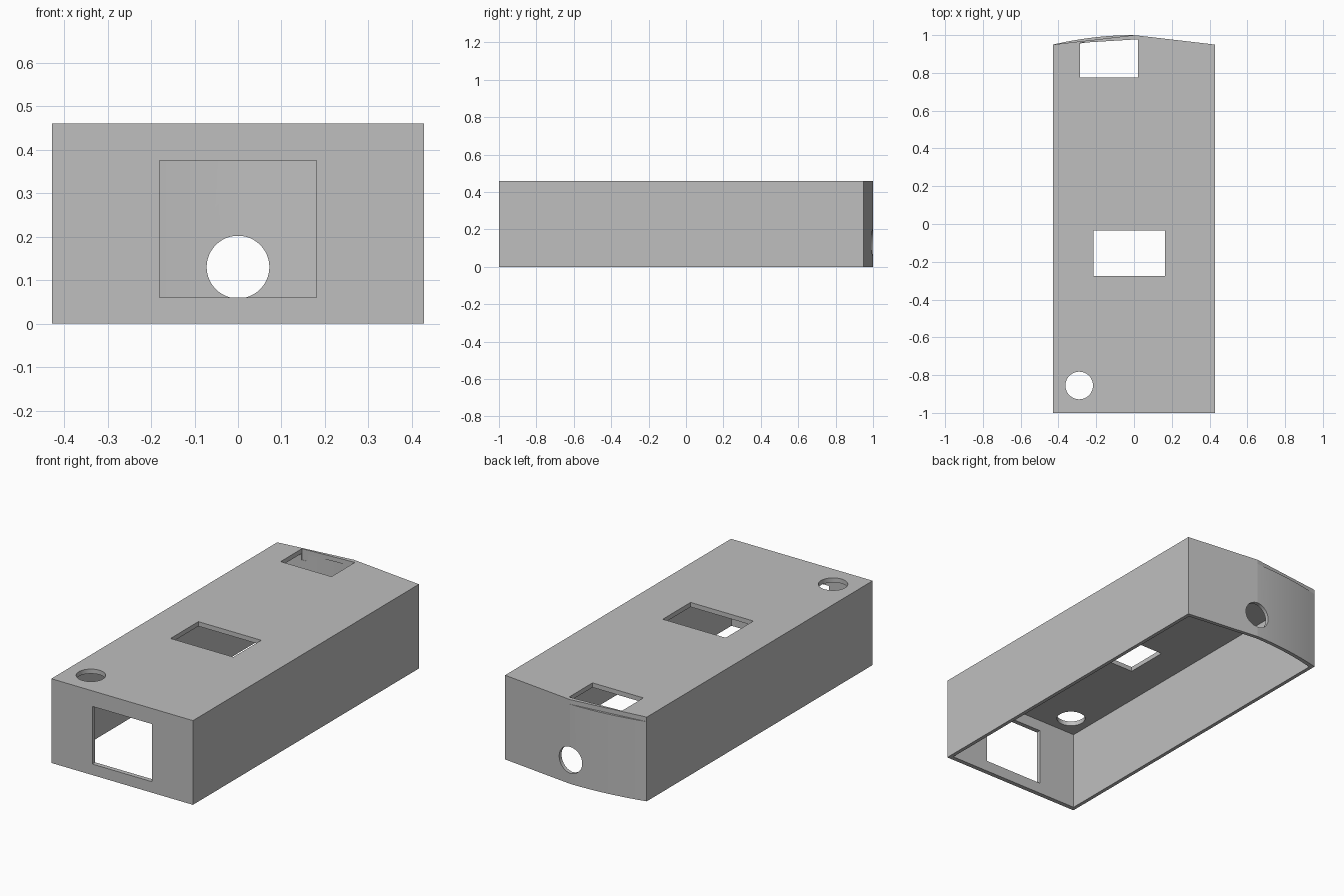
import bpy, bmesh, math

cube = bpy.data.objects.get("Cube")
if cube:
    bpy.data.objects.remove(cube, do_unlink=True)

HALF_W, FRONT, SHOULDER, HEIGHT = 0.428, -1.0, 0.95, 0.46
WALL, ROOF = 0.02, 0.435   # wall thickness, underside of the roof

grey = bpy.data.materials.new("plain grey")
grey.use_nodes = True
colour = (0.52, 0.52, 0.52, 1)
grey.diffuse_color = colour
grey.node_tree.nodes["Principled BSDF"].inputs["Base Color"].default_value = colour


def prism(name, outline, z0, z1):
    """Extrude a flat outline between two heights."""
    bm = bmesh.new()
    face = bm.faces.new([bm.verts.new((x, y, z0)) for x, y in outline])
    top = bmesh.ops.extrude_face_region(bm, geom=[face])["geom"]
    bmesh.ops.translate(bm, vec=(0, 0, z1 - z0),
                        verts=[v for v in top if isinstance(v, bmesh.types.BMVert)])
    bmesh.ops.recalc_face_normals(bm, faces=bm.faces)
    mesh = bpy.data.meshes.new(name)
    bm.to_mesh(mesh)
    bm.free()
    mesh.materials.append(grey)
    obj = bpy.data.objects.new(name, mesh)
    bpy.context.collection.objects.link(obj)
    return obj


def rect(x0, x1, y0, y1):
    return [(x0, y0), (x1, y0), (x1, y1), (x0, y1)]


def circle(x, y, r, n=96):
    return [(x + r * math.cos(math.tau * i / n), y + r * math.sin(math.tau * i / n))
            for i in range(n)]


def case_outline(inset, front_inset, steps=20):
    """Box outline with one straight and one curved half at the back."""
    w, rise = HALF_W - inset, 1 - SHOULDER
    pts = [(-w, FRONT + front_inset), (w, FRONT + front_inset), (w, SHOULDER - inset)]
    for i in range(steps + 1):
        u = i / steps
        pts.append((-w * u, 1 - inset - rise * u * u))
    return pts


def back_line(x):
    return 1 + (1 - SHOULDER) * x / HALF_W


case = prism("open_case", case_outline(0, 0), 0, HEIGHT)

cutters = [
    # hollow inside, open at the bottom
    prism("cavity", case_outline(WALL, 0.025), -0.2, ROOF),
    # straight roof edge above the curved half
    prism("roof_trim", [(-0.6, back_line(-0.6)), (0.2, back_line(0.2)),
                        (0.2, 1.3), (-0.6, 1.3)], ROOF, 0.6),
    # roof openings
    prism("middle_slot", rect(-0.215, 0.165, -0.275, -0.035), 0.3, 0.6),
    prism("roof_hole", circle(-0.29, -0.855, 0.073), 0.3, 0.6),
    prism("back_slot", [(-0.285, 0.775), (0.022, 0.775), (0.022, 0.978), (-0.285, 0.959)],
          0.4, 0.6),
    # front window
    prism("front_window", rect(-0.18, 0.18, -1.2, -0.8), 0.06, 0.375),
]

# round hole through the back wall
back_hole = prism("back_hole", circle(0, 0.13, 0.072), -0.2, 0.2)
back_hole.rotation_euler.x = math.pi / 2
back_hole.location.y = 1
cutters.append(back_hole)

for cutter in cutters:
    cutter.hide_render = True
    mod = case.modifiers.new(cutter.name, "BOOLEAN")
    mod.operation = "DIFFERENCE"
    mod.solver = "EXACT"
    mod.object = cutter

# Bake the cuts and drop the cutters
bpy.context.view_layer.update()
depsgraph = bpy.context.evaluated_depsgraph_get()
baked = bpy.data.meshes.new_from_object(case.evaluated_get(depsgraph))
case.modifiers.clear()
case.data = baked
for cutter in cutters:
    bpy.data.objects.remove(cutter, do_unlink=True)
baked.materials.clear()
baked.materials.append(grey)
for poly in baked.polygons:
    poly.material_index = 0

bpy.ops.object.select_all(action="DESELECT")
case.select_set(True)
bpy.context.view_layer.objects.active = case
bpy.ops.object.shade_smooth_by_angle(angle=math.radians(5))
